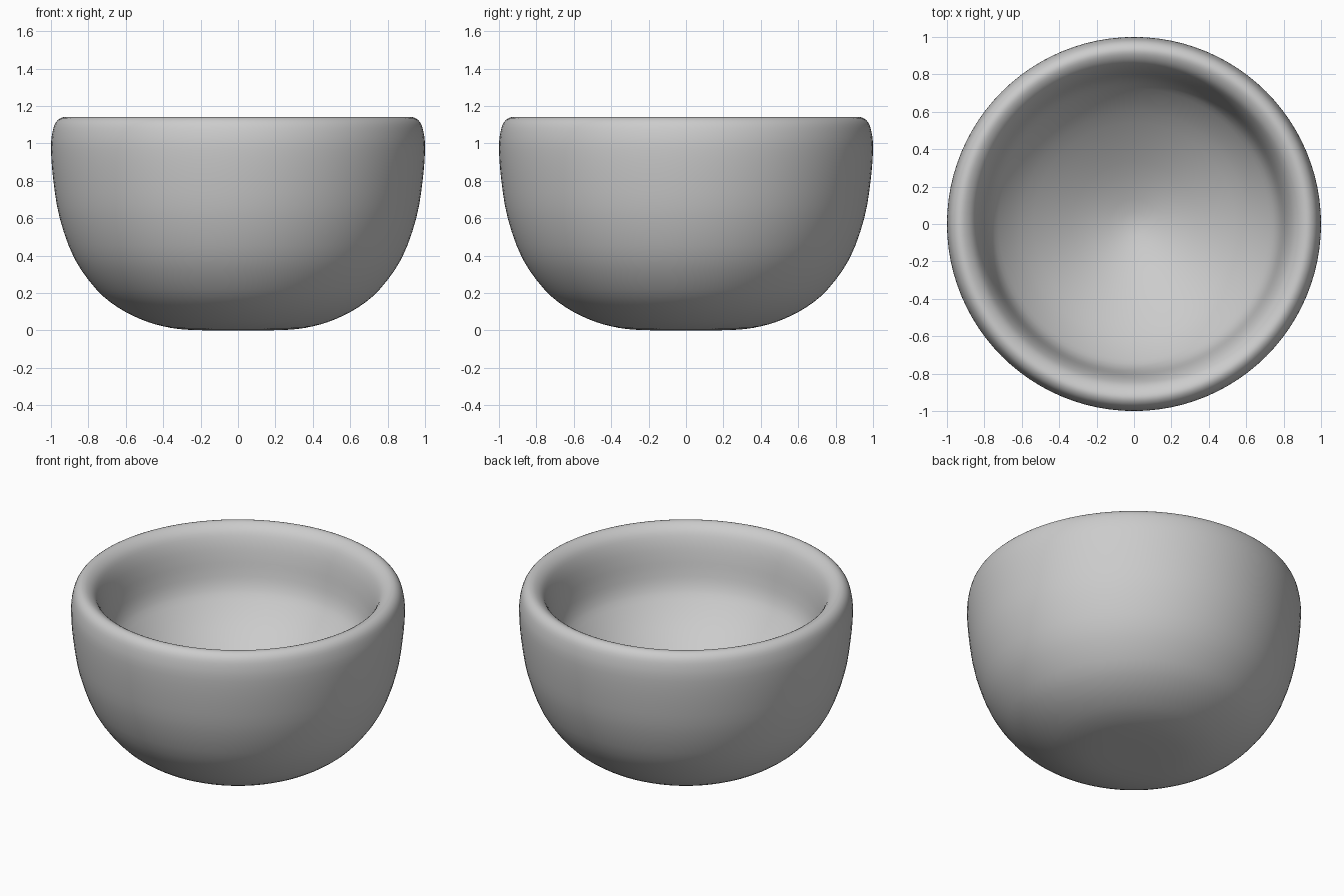
import bpy, bmesh, math
from mathutils import Vector

if "Cube" in bpy.data.objects:
    bpy.data.objects.remove(bpy.data.objects["Cube"])

# Bowl cross-section (radius, height): under the base, up the outside, over the rim, down inside
profile = [(0, 0), (0.26, 0.003), (0.40, 0.022), (0.52, 0.06), (0.645, 0.125),
           (0.758, 0.22), (0.875, 0.385), (0.953, 0.6), (0.987, 0.8), (1.0, 0.97),
           (0.992, 1.06), (0.972, 1.115), (0.935, 1.14), (0.895, 1.13),
           (0.857, 1.095), (0.828, 1.03), (0.808, 0.95), (0.792, 0.865), (0.77, 0.785),
           (0.725, 0.71), (0.6, 0.58), (0.4, 0.435), (0.2, 0.325), (0, 0.27)]
SEGMENTS, STEPS = 96, 3


def smooth_curve(points, steps):
    """Catmull-Rom curve through the points, mirrored at both axis ends."""
    p = [Vector(q) for q in points]
    p = [Vector((-p[1].x, p[1].y))] + p + [Vector((-p[-2].x, p[-2].y))]
    out = []
    for a, b, c, d in zip(p, p[1:], p[2:], p[3:]):
        for i in range(steps):
            t = i / steps
            out.append(0.5 * (2 * b + (c - a) * t + (2 * a - 5 * b + 4 * c - d) * t * t
                              + (3 * b - a - 3 * c + d) * t ** 3))
    return out + [p[-2]]


# Lathe the cross-section around z
bm = bmesh.new()
verts = [bm.verts.new((max(q.x, 0), 0, max(q.y, 0))) for q in smooth_curve(profile, STEPS)]
edges = [bm.edges.new(pair) for pair in zip(verts, verts[1:])]
bmesh.ops.spin(bm, geom=verts + edges, cent=(0, 0, 0), axis=(0, 0, 1),
               angle=math.tau, steps=SEGMENTS, use_duplicate=False)
bmesh.ops.remove_doubles(bm, verts=bm.verts, dist=0.0005)
bmesh.ops.recalc_face_normals(bm, faces=bm.faces)
for f in bm.faces:
    f.smooth = True

mesh = bpy.data.meshes.new("bowl")
bm.to_mesh(mesh)
bm.free()
bowl = bpy.data.objects.new("bowl", mesh)
bpy.context.collection.objects.link(bowl)
